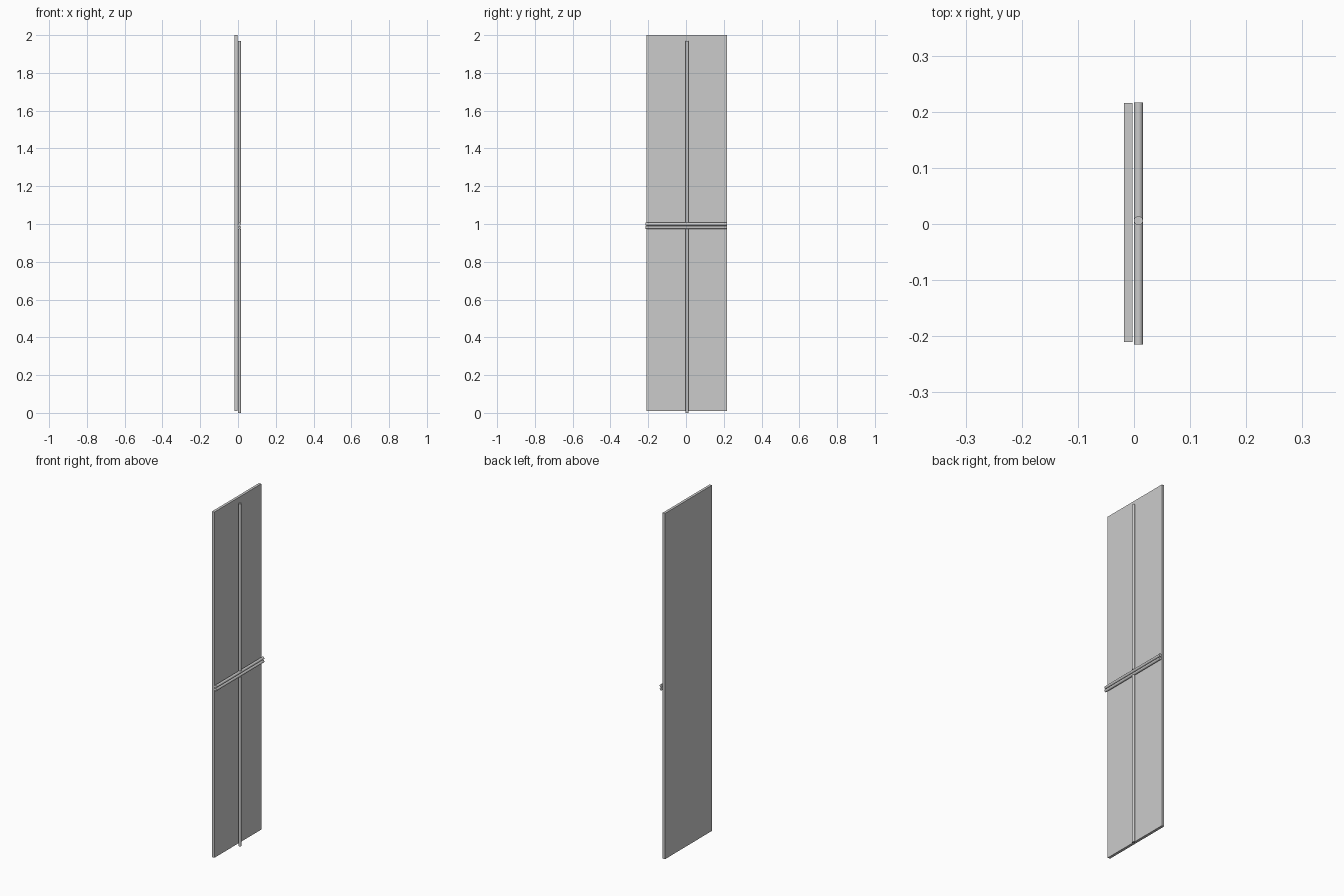
import bpy
from math import pi

if "Cube" in bpy.data.objects:
    bpy.data.objects.remove(bpy.data.objects["Cube"])

R = 0.008  # rod radius


def rod(name, centre, length, rotation=(0, 0, 0)):
    bpy.ops.mesh.primitive_cylinder_add(vertices=32, radius=R, depth=length,
                                        location=centre, rotation=rotation)
    bpy.context.object.name = name
    bpy.ops.object.shade_smooth_by_angle()


# Flat panel
bpy.ops.mesh.primitive_cube_add(size=1, location=(-0.0105, 0.003, 1.005))
panel = bpy.context.object
panel.name = "panel"
panel.scale = (0.015, 0.426, 1.99)

# Upright rods above and below the crossbars
for name, low, high in (("lower_upright", 0.0, 0.974), ("upper_upright", 1.008, 1.97)):
    rod(name, (R, 0.006, (low + high) / 2), high - low)

# Pair of horizontal crossbars
for name, z in (("lower_crossbar", 0.982), ("upper_crossbar", 1.0)):
    rod(name, (R, 0.001, z), 0.431, (pi / 2, 0, 0))
